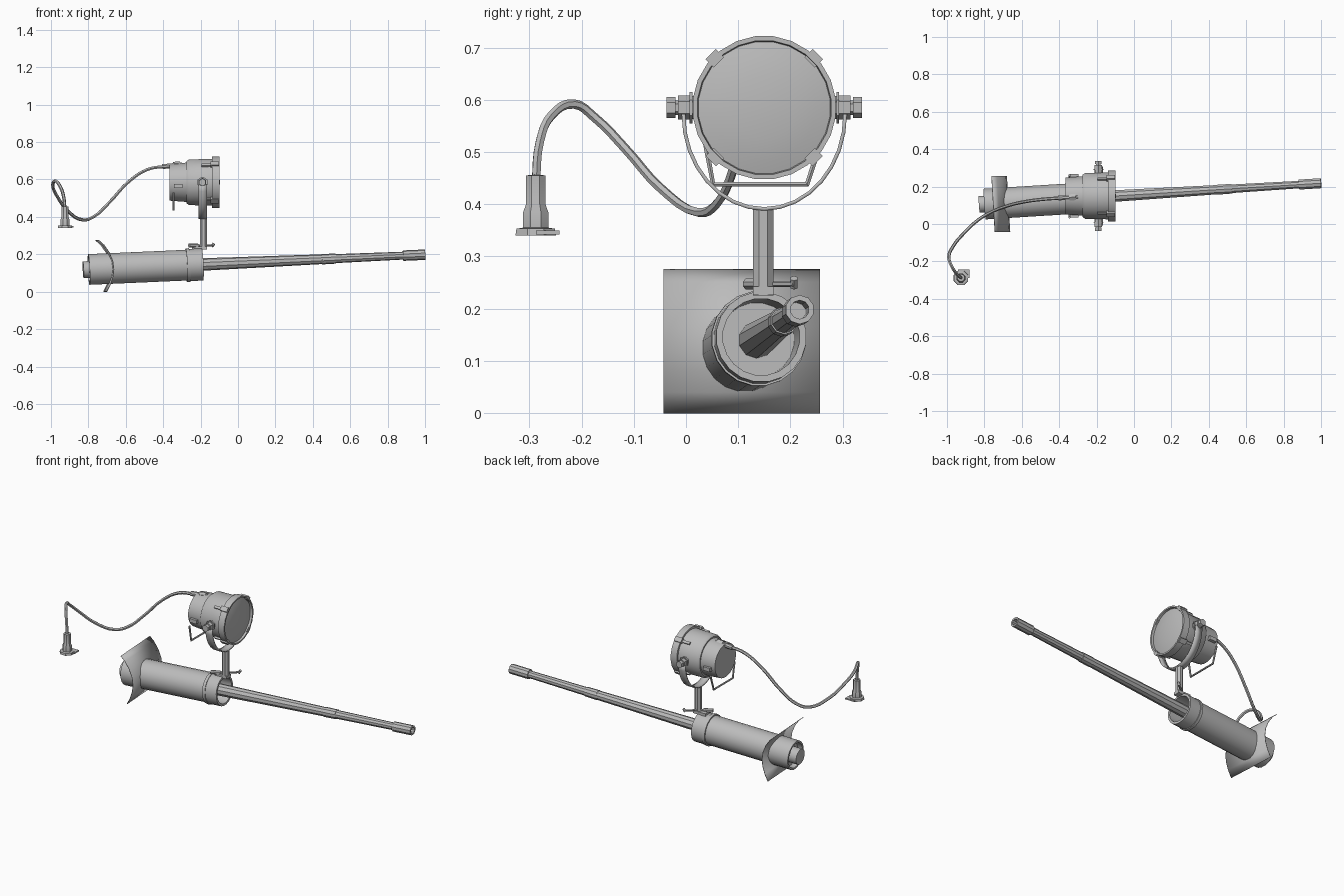
import bpy, bmesh, math
from mathutils import Vector, Matrix

if "Cube" in bpy.data.objects:
    bpy.data.objects.remove(bpy.data.objects["Cube"], do_unlink=True)

grey = bpy.data.materials.new("plain_grey")
grey.use_nodes = True
grey.diffuse_color = (0.5, 0.5, 0.5, 1)
grey.node_tree.nodes["Principled BSDF"].inputs["Base Color"].default_value = (0.5, 0.5, 0.5, 1)
parts = []


def finish(name, bm):
    bmesh.ops.recalc_face_normals(bm, faces=bm.faces)
    mesh = bpy.data.meshes.new(name)
    bm.to_mesh(mesh)
    bm.free()
    mesh.materials.append(grey)
    ob = bpy.data.objects.new(name, mesh)
    bpy.context.collection.objects.link(ob)
    parts.append(ob)
    return ob


def lathe(name, profile, origin, axis, segs=16, turn=0.5):
    """Revolve (distance along axis, radius) pairs around an axis."""
    bm = bmesh.new()
    rot = Vector(axis).to_track_quat('Z', 'Y')
    rings = []
    for t, r in profile:
        count = segs if r > 0 else 1
        ring = []
        for i in range(count):
            a = math.tau * (i + turn) / segs
            p = Vector((r * math.cos(a), r * math.sin(a), t))
            ring.append(bm.verts.new(Vector(origin) + rot @ p))
        rings.append(ring)
    for a, b in zip(rings, rings[1:]):
        for i in range(segs):
            j = (i + 1) % segs
            loop = [a[i % len(a)], a[j % len(a)], b[j % len(b)], b[i % len(b)]]
            bm.faces.new(list(dict.fromkeys(loop)))
    return finish(name, bm)


def rod(name, start, end, radius, segs=8):
    start, end = Vector(start), Vector(end)
    d = (end - start).length
    return lathe(name, [(0, 0), (0, radius), (d, radius), (d, 0)], start, end - start, segs)


def box(name, center, size, roll=0):
    bm = bmesh.new()
    m = Matrix.Translation(center) @ Matrix.Rotation(roll, 4, 'X') @ Matrix.Diagonal((*size, 1))
    bmesh.ops.create_cube(bm, size=1, matrix=m)
    return finish(name, bm)


def tube(name, points, radius, smooth):
    curve = bpy.data.curves.new(name, 'CURVE')
    curve.dimensions = '3D'
    curve.bevel_depth = radius
    curve.bevel_resolution = 1
    curve.resolution_u = 4
    curve.use_fill_caps = True
    spline = curve.splines.new('BEZIER')
    spline.bezier_points.add(len(points) - 1)
    for bp, p in zip(spline.bezier_points, points):
        bp.co = p
        bp.handle_left_type = bp.handle_right_type = 'AUTO' if smooth else 'VECTOR'
    if not smooth:
        curve.resolution_u = 1
    curve.materials.append(grey)
    ob = bpy.data.objects.new(name, curve)
    bpy.context.collection.objects.link(ob)
    bpy.ops.object.select_all(action='DESELECT')
    ob.select_set(True)
    bpy.context.view_layer.objects.active = ob
    bpy.ops.object.convert(target='MESH')
    parts.append(bpy.context.view_layer.objects.active)


def sheet(name, left, right, thickness):
    """Ribbon between two matching rows of points."""
    bm = bmesh.new()
    a = [bm.verts.new(p) for p in left]
    b = [bm.verts.new(p) for p in right]
    for i in range(len(a) - 1):
        bm.faces.new((a[i], a[i + 1], b[i + 1], b[i]))
    ob = finish(name, bm)
    mod = ob.modifiers.new("thickness", 'SOLIDIFY')
    mod.thickness = thickness
    mod.offset = 0
    return ob


# Gun: sleeve, strap and barrel share one slightly raised axis
gun, aim = (0, 0.156, 0.154), (1, 0.062, 0.044)
lathe("gun_sleeve", [(-.83, 0), (-.83, .045), (-.77, .045), (-.77, .07), (-.80, .072), (-.80, .083),
                     (-.27, .083), (-.27, .087), (-.19, .087), (-.19, .074), (-.33, .072), (-.33, 0)],
      gun, aim, 20)
lathe("sleeve_strap", [(-.277, .08), (-.277, .091), (-.26, .091), (-.26, .08)], gun, aim, 20)
lathe("barrel", [(-.33, 0), (-.33, .035), (.45, .026), (.45, .028), (.525, .027), (.525, .024),
                 (.885, .021), (.885, .028), (1.003, .028), (1.003, .018), (.9, .018), (.9, 0)],
      gun, aim, 10)

# Curved shield around the sleeve
curve_pts = [(-.753, .275), (-.725, .25), (-.697, .21), (-.678, .165), (-.672, .12),
             (-.677, .08), (-.69, .04), (-.711, 0)]
sheet("shield", [(x + .009, -.043, z) for x, z in curve_pts],
      [(x - .009, .257, z) for x, z in curve_pts], .003)

# Lamp housing with rim and domed lens
cy, cz = .15, .585
lathe("lamp_housing", [(-.365, 0), (-.365, .099), (-.275, .106), (-.275, .114), (-.262, .123),
                       (-.14, .126), (-.14, .138), (-.10, .138), (-.10, .129), (-.113, .127)],
      (0, cy, cz), (1, 0, 0), 24)
lathe("lens", [(-.113, .128), (-.106, .1), (-.1, .06), (-.097, 0)], (0, cy, cz), (1, 0, 0), 24)
for k in range(4):
    a = math.radians(45 + 90 * k)
    box("rim_clip", (-.125, cy + .134 * math.cos(a), cz + .134 * math.sin(a)), (.045, .022, .028), a)
    box("clip_hinge", (-.17, cy + .128 * math.cos(a), cz + .128 * math.sin(a)), (.05, .012, .014), a)

# Parts on both sides of the lamp
for s in (-1, 1):
    box("housing_lug", (-.32, cy + s * .105, .565), (.045, .022, .022))
    lathe("pivot_bolt", [(.12, 0), (.12, .022), (.138, .022), (.138, .03), (.143, .03), (.143, .023),
                         (.165, .023), (.165, .014), (.17, .014), (.17, .02), (.187, .02), (.187, 0)],
          (-.19, cy, cz), (0, s, 0), 6)

# Yoke strap and post
arc = [math.pi * (1 + i / 16) for i in range(17)]
yoke = [(cy + .155 * math.cos(a), cz - .012 + .182 * math.sin(a)) for a in arc]
sheet("yoke", [(-.21, y, z) for y, z in yoke], [(-.165, y, z) for y, z in yoke], .007)
rod("post", (-.185, .148, .225), (-.185, .148, .393), .021, 8)

# Clamp lever at the foot of the post
rod("clamp_lever", (-.235, .128, .247), (-.13, .207, .247), .006, 6)
rod("clamp_knob", (-.262, .118, .247), (-.215, .142, .247), .011, 8)
rod("lever_tip", (-.14, .207, .241), (-.128, .207, .258), .008, 6)
box("clamp_foot", (-.205, .148, .234), (.08, .04, .016))

# Carrying handle under the back of the lamp
tube("handle", [(-.345, .035, .53), (-.345, .052, .438), (-.345, .232, .438), (-.345, .262, .53)],
     .006, False)

# Cable and its gland
rod("cable_gland", (-.405, .139, .669), (-.30, .145, .678), .014, 8)
rod("gland_nut", (-.345, .142, .674), (-.31, .145, .677), .02, 6)
tube("cable", [(-.39, .139, .67), (-.48, .133, .655), (-.58, .12, .592), (-.69, .093, .475),
               (-.77, .06, .402), (-.83, .024, .384), (-.91, -.05, .432), (-.964, -.115, .505),
               (-.99, -.175, .566), (-.98, -.215, .592), (-.955, -.258, .57),
               (-.935, -.28, .52), (-.925, -.288, .44)], .009, True)

# Plug on the cable end
lathe("plug", [(.34, 0), (.34, .042), (.353, .04), (.355, .026), (.385, .026), (.4, .02),
               (.455, .02), (.457, 0)], (-.925, -.288, 0), (0, 0, 1), 8)
box("plug_tab", (-.91, -.265, .346), (.06, .045, .008))

# Smooth shading with sharp edges kept
bpy.ops.object.select_all(action='DESELECT')
for ob in parts:
    ob.select_set(True)
bpy.context.view_layer.objects.active = parts[0]
bpy.ops.object.shade_smooth_by_angle(angle=math.radians(35))
